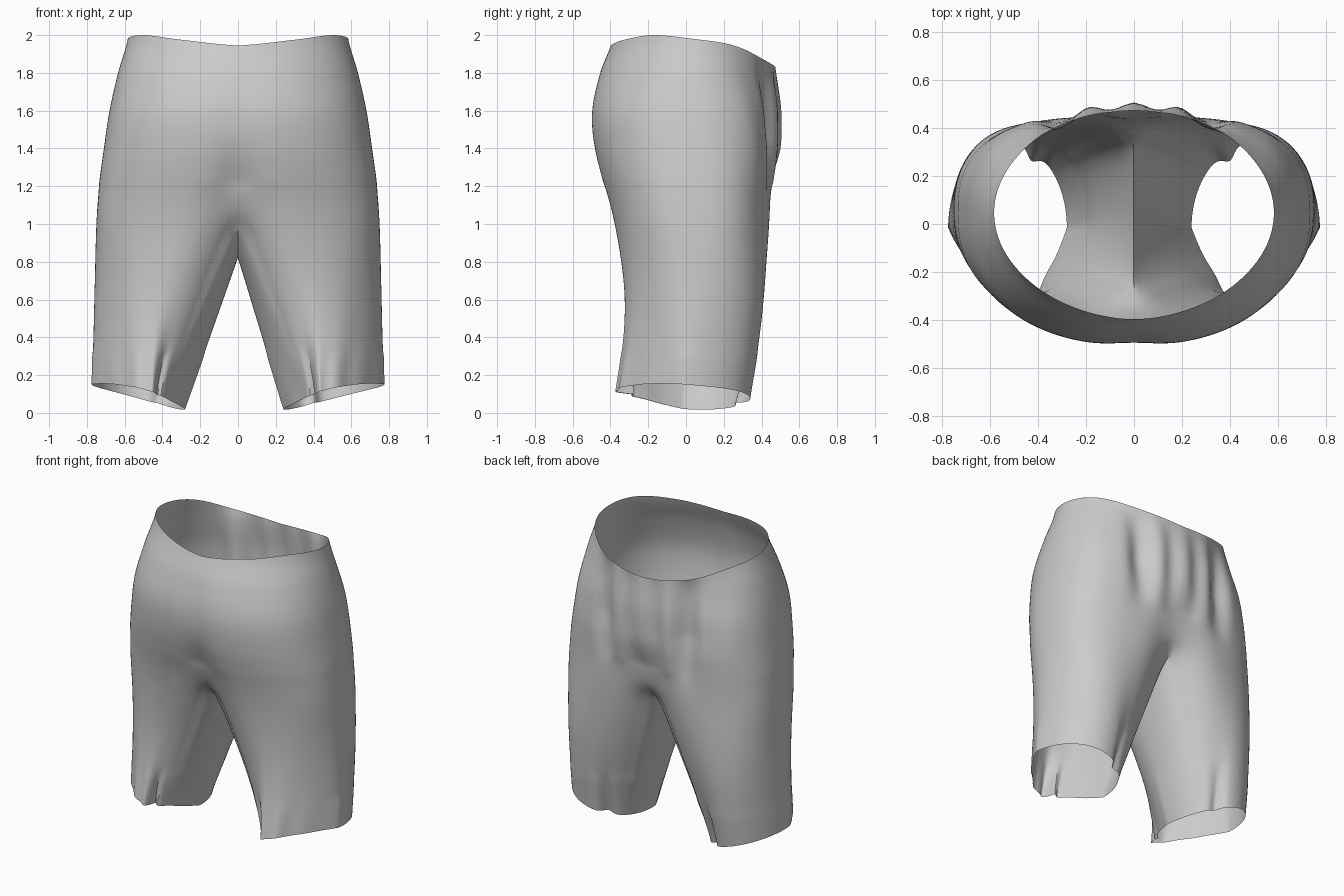
import bpy
import bmesh
from math import sin, cos, pi, exp, radians

cube = bpy.data.objects.get("Cube")
if cube:
    bpy.data.objects.remove(cube, do_unlink=True)

ARC, INNER = 96, 28            # columns round the outside and the inner thigh
BODY_ROWS, LEG_ROWS = 28, 30
SPLIT = 1.02                   # height where the body divides into legs
MID_Y = 0.04

# height: half width, front depth, back depth, front and back roundness
BODY = [
    (1.00, 0.753, -0.395, 0.455, 0.82, 0.70),
    (1.20, 0.737, -0.445, 0.470, 0.84, 0.74),
    (1.40, 0.710, -0.492, 0.500, 0.86, 0.80),
    (1.60, 0.680, -0.505, 0.503, 0.88, 0.86),
    (1.80, 0.635, -0.460, 0.477, 0.95, 0.95),
    (2.00, 0.580, -0.380, 0.450, 1.00, 1.00),
]
# waist edge height from front centre round to back centre
WAIST = [(0, 1.945), (0.17, 1.975), (0.33, 2.0), (0.5, 1.98),
         (0.67, 1.945), (0.85, 1.865), (1, 1.83)]


def lookup(table, t):
    """Values of a table at t, on a smooth curve through its rows."""
    n = len(table) - 1
    j = 0
    while j < n - 1 and t > table[j + 1][0]:
        j += 1
    a, b = table[j], table[j + 1]
    before, after = table[max(0, j - 1)], table[min(n, j + 2)]
    k = min(1, max(0, (t - a[0]) / (b[0] - a[0])))
    return [q + k / 2 * (r - p + k * (2 * p - 5 * q + 4 * r - s
                                      + k * (3 * (q - r) + s - p)))
            for p, q, r, s in zip(before[1:], a[1:], b[1:], after[1:])]


def bump(x, centre, width):
    return exp(-((x - centre) / width) ** 2)


def body_point(u, v):
    """u runs front centre to back centre, v from leg split to waist."""
    z = SPLIT + (lookup(WAIST, u)[0] - SPLIT) * v
    half, front, back, front_power, back_power = lookup(BODY, z)
    c = cos(pi * u)
    power, reach = (front_power, front) if c > 0 else (back_power, back)
    x = half * max(0, sin(pi * u)) ** power
    y = MID_Y + abs(c) ** power * (reach - MID_Y)
    low = max(0, 1 - v / 0.5) ** 1.5
    if c > 0:
        y += (0.012 * sin(pi * v) + 0.09 * low) * bump(x, 0, 0.12)
    else:
        # gathered folds across the back, fading out downwards
        env = max(0, sin(pi * v)) ** 0.7 * min(1, v * 1.8) * min(1, -c * 3)
        y += env * 0.016 * (cos(10 * pi * x) - 0.9) * bump(x, 0, 0.45)
        y -= env * 0.06 * bump(x, 0.32, 0.1)
        y -= 0.09 * low * bump(x, 0, 0.12)
    return x, y, z


def crotch_point(k):
    """k runs from the back end to the front end of the crotch seam."""
    y0, y1 = body_point(1, 0)[1], body_point(0, 0)[1]
    return 0, y0 + (y1 - y0) * k, SPLIT - 0.2 * max(0, sin(pi * k)) ** 0.7


def hem_point(angle, inner_x, w):
    """Leg cuff, narrower in front, with pleats that fade out up the leg."""
    cx, rx = (0.775 + inner_x) / 2, (0.775 - inner_x) / 2
    facing = max(0, cos(angle))
    taper = 1 - (0.35 if sin(angle) > 0 else 0.7) * facing
    pleat = 0.02 * sin(11 * angle) * facing
    pleat += 0.14 * bump(angle, radians(-30), 0.12)
    pleat += 0.12 * bump(angle, radians(207), 0.14)
    r = 1 - pleat * w ** 2
    x = cx + rx * sin(angle) * taper * r - 0.065 * facing
    y = -0.015 - 0.355 * cos(angle) * r
    t = min(1, max(0, (0.775 - x) / (2 * rx)))
    return x, y, 0.15 - 0.13 * t ** 1.5 - 0.08 * y


def leg_point(i, w, inner_x):
    """w runs from the body split down to the hem."""
    ease = 1.2
    if i <= ARC:
        u = i / ARC
        top, angle = body_point(u, 0), radians(-50 + 280 * u)
    else:
        k = (i - ARC) / INNER
        top, angle = crotch_point(k), radians(230 + 80 * k)
        ease -= 0.22 * sin(pi * k)
        if k > 0.5:
            angle -= 2 * pi
    hem = hem_point(angle, inner_x, w)
    e = 1 - (1 - w) ** ease
    x = top[0] + (hem[0] - top[0]) * e
    y = top[1] + (hem[1] - top[1]) * e
    z = top[2] + (hem[2] - top[2]) * w
    c = cos(angle)
    y += sin(pi * w) * c * (0.04 if c > 0 else -0.035)
    return x, y, z


bm = bmesh.new()


def add_grid(rows, side):
    """Join rows of points, listed from bottom to top."""
    verts = [[bm.verts.new((side * x, y, z)) for x, y, z in row] for row in rows]
    for low, high in zip(verts, verts[1:]):
        for i in range(len(low) - 1):
            quad = [low[i], low[i + 1], high[i + 1], high[i]]
            bm.faces.new(quad if side > 0 else quad[::-1])


# each half: waist and seat, then the leg
for side, inner_x in ((1, 0.24), (-1, 0.28)):
    add_grid([[body_point(i / ARC, r / BODY_ROWS) for i in range(ARC + 1)]
              for r in range(BODY_ROWS + 1)], side)
    add_grid([[leg_point(i, 1 - r / LEG_ROWS, inner_x)
               for i in range(ARC + INNER + 1)]
              for r in range(LEG_ROWS + 1)], side)

bmesh.ops.remove_doubles(bm, verts=bm.verts, dist=0.0005)

# relax the cloth where the legs leave the body, rounding the inner thighs
thighs = [v for v in bm.verts if 0.3 < v.co.z < 1.2 and not v.is_boundary]
for step in range(24):
    bmesh.ops.smooth_vert(bm, verts=thighs, factor=0.5,
                          use_axis_x=True, use_axis_y=True)

mesh = bpy.data.meshes.new("shorts")
bm.to_mesh(mesh)
bm.free()
shorts = bpy.data.objects.new("shorts", mesh)
bpy.context.collection.objects.link(shorts)

# plain cloth
cloth = bpy.data.materials.new("light_grey_cloth")
cloth.use_nodes = True
grey = (0.6, 0.6, 0.6, 1)
cloth.diffuse_color = grey
cloth.node_tree.nodes["Principled BSDF"].inputs["Base Color"].default_value = grey
mesh.materials.append(cloth)

bpy.ops.object.select_all(action="DESELECT")
shorts.select_set(True)
bpy.context.view_layer.objects.active = shorts
bpy.ops.object.shade_smooth_by_angle(angle=radians(40))
